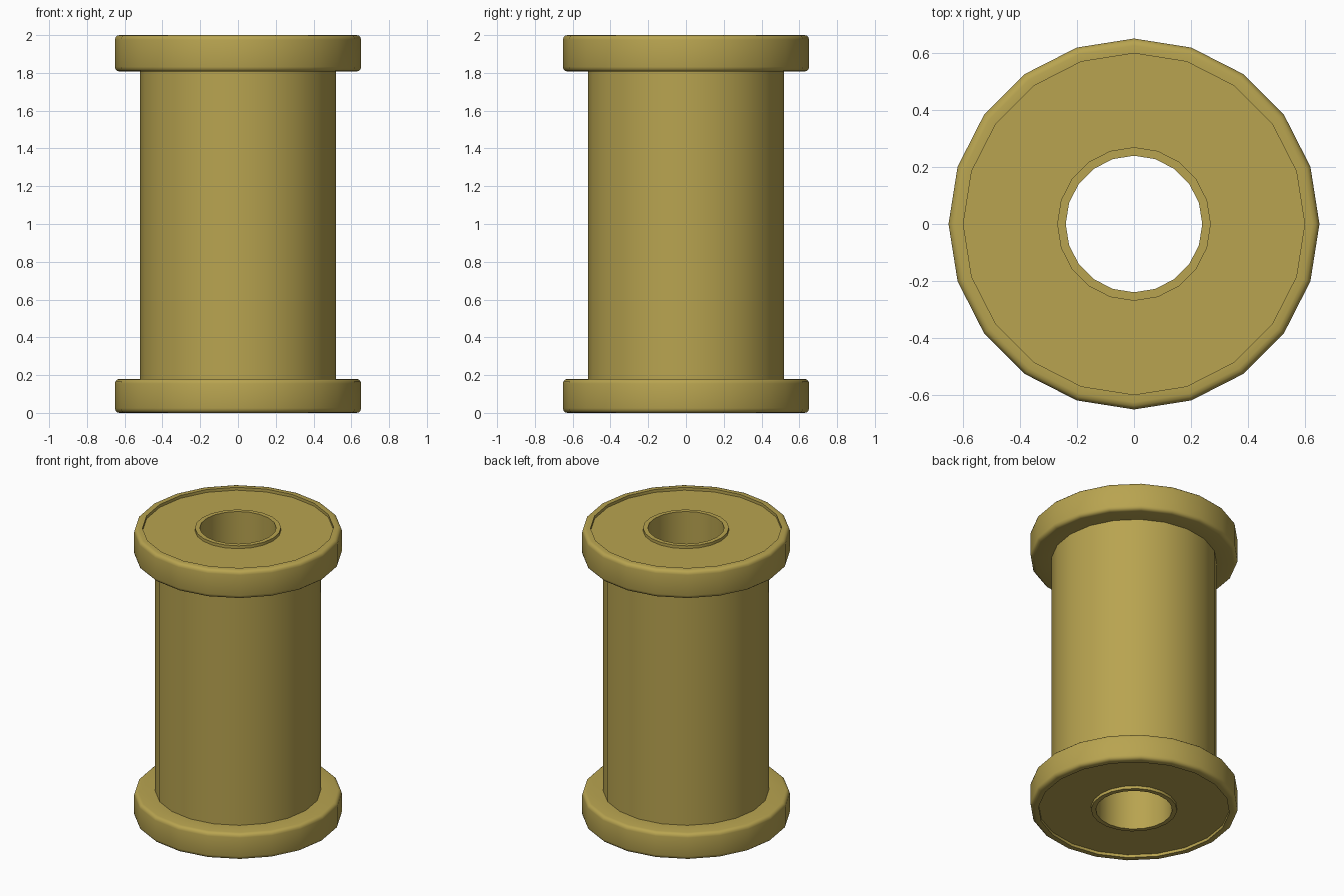
import bpy, bmesh
from math import sin, cos, pi, radians

if "Cube" in bpy.data.objects:
    bpy.data.objects.remove(bpy.data.objects["Cube"])

SIDES = 20
R_FLANGE, R_BODY, R_RECESS, R_HUB, R_HOLE = 0.652, 0.52, 0.60, 0.27, 0.24
DEPTH, ROUND = 0.02, 0.025

brass = bpy.data.materials.new("brass")
brass.diffuse_color = (0.48, 0.37, 0.08, 1)
brass.use_nodes = True
brass.node_tree.nodes["Principled BSDF"].inputs["Base Color"].default_value = brass.diffuse_color


def corner(r, z, a0):
    """Quarter-round flange corner centred on (r, z), starting at angle a0."""
    return [(r + ROUND * cos(a0 + i * pi / 6), z + ROUND * sin(a0 + i * pi / 6))
            for i in range(4)]


def lathe(name, profile):
    """Spin a closed (radius, z) profile around the z axis."""
    bm = bmesh.new()
    rings = [[bm.verts.new((r * cos(2 * pi * k / SIDES), r * sin(2 * pi * k / SIDES), z))
              for k in range(SIDES)] for r, z in profile]
    for i, a in enumerate(rings):
        b = rings[(i + 1) % len(rings)]
        for k in range(SIDES):
            n = (k + 1) % SIDES
            bm.faces.new((a[k], a[n], b[n], b[k]))
    bmesh.ops.recalc_face_normals(bm, faces=bm.faces)
    mesh = bpy.data.meshes.new(name)
    bm.to_mesh(mesh)
    bm.free()
    mesh.materials.append(brass)
    ob = bpy.data.objects.new(name, mesh)
    bpy.context.collection.objects.link(ob)
    bpy.context.view_layer.objects.active = ob
    ob.select_set(True)
    bpy.ops.object.shade_smooth_by_angle(angle=radians(35))
    ob.select_set(False)


rc = R_FLANGE - ROUND
# Bottom face: hub lip, recess, rim
profile = [(R_HOLE, 0), (R_HUB, 0), (R_HUB, DEPTH), (R_RECESS, DEPTH), (R_RECESS, 0)]
# Bottom flange, barrel, top flange
profile += corner(rc, ROUND, -pi / 2) + corner(rc, 0.18 - ROUND, 0)
profile += [(R_BODY, 0.18), (R_BODY, 1.807)]
profile += corner(rc, 1.807 + ROUND, -pi / 2) + corner(rc, 2 - ROUND, 0)
# Top face: rim, recess, hub lip
profile += [(R_RECESS, 2), (R_RECESS, 2 - DEPTH), (R_HUB, 2 - DEPTH), (R_HUB, 2), (R_HOLE, 2)]
lathe("spool", profile)
